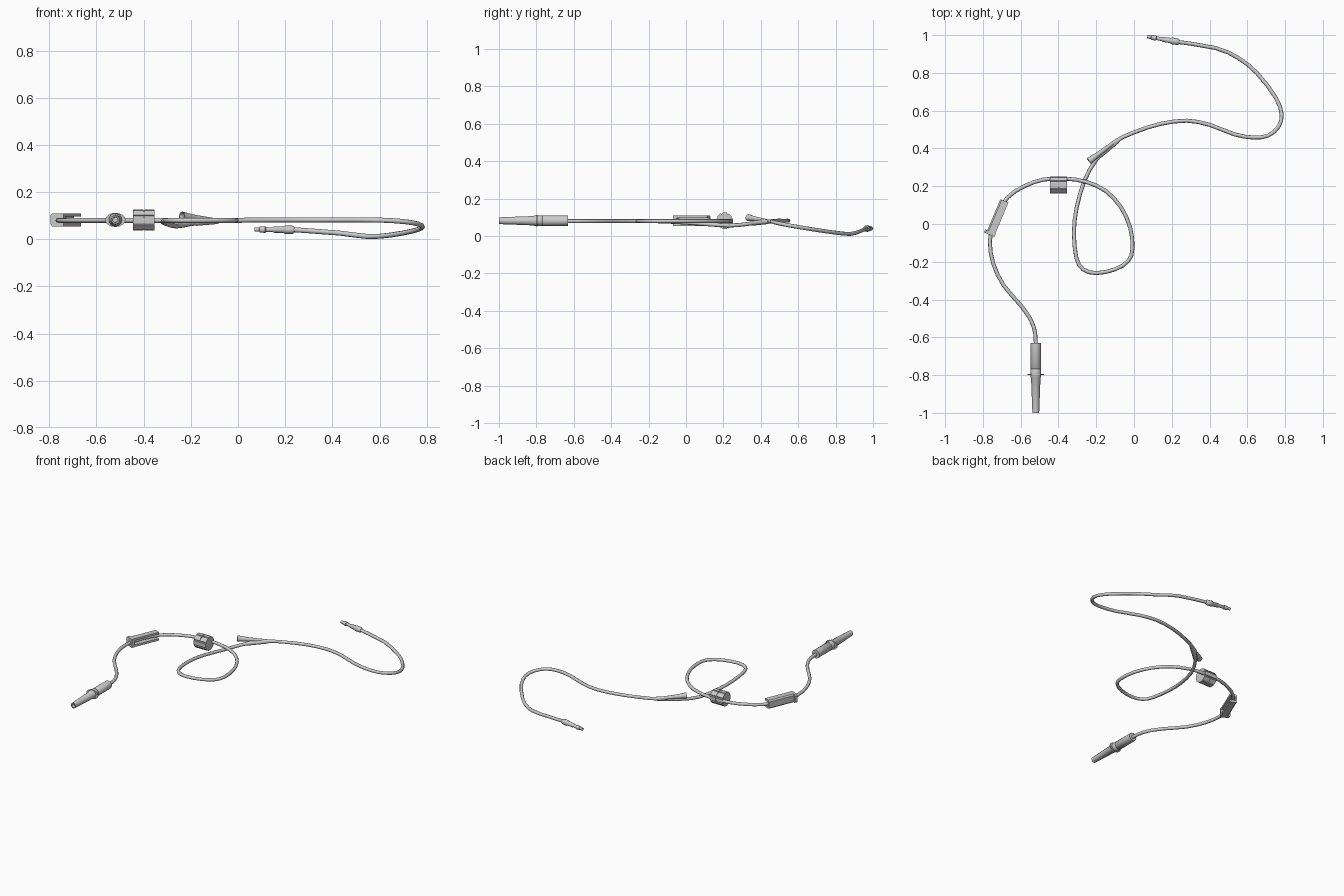
import bpy, bmesh, math
from mathutils import Vector, Matrix

if "Cube" in bpy.data.objects:
    bpy.data.objects.remove(bpy.data.objects["Cube"])


def finish(name, bm, smooth=False):
    bmesh.ops.recalc_face_normals(bm, faces=bm.faces)
    me = bpy.data.meshes.new(name)
    bm.to_mesh(me)
    bm.free()
    ob = bpy.data.objects.new(name, me)
    bpy.context.collection.objects.link(ob)
    if smooth:
        bpy.ops.object.select_all(action='DESELECT')
        ob.select_set(True)
        bpy.context.view_layer.objects.active = ob
        bpy.ops.object.shade_smooth_by_angle(angle=math.radians(50))
    return ob


def skin(name, frames, sides):
    """Closed skin through round rings given as (centre, axis, radius)."""
    bm = bmesh.new()
    rings = []
    for p, t, r in frames:
        u = t.cross(Vector((0, 0, 1))).normalized()
        v = u.cross(t)
        angles = (2 * math.pi * j / sides for j in range(sides))
        rings.append([bm.verts.new(p + r * (math.cos(k) * u + math.sin(k) * v)) for k in angles])
    for a, b in zip(rings, rings[1:]):
        for j in range(sides):
            k = (j + 1) % sides
            bm.faces.new((a[j], a[k], b[k], b[j]))
    bm.faces.new(rings[0])
    bm.faces.new(rings[-1])
    return finish(name, bm, True)


def sweep(name, pts, radius, sides=8):
    """Round section carried along a 3D path."""
    last = len(pts) - 1
    return skin(name, [(p, (pts[min(i + 1, last)] - pts[max(i - 1, 0)]).normalized(), radius)
                       for i, p in enumerate(pts)], sides)


def lathe(name, start, end, profile, sides=12):
    """Profile of (distance, radius) turned around the line start-end."""
    start = Vector(start)
    t = (Vector(end) - start).normalized()
    return skin(name, [(start + t * d, t, r) for d, r in profile], sides)


def prism(name, outline, depth, matrix):
    """Outline in local XZ, extruded along local Y and placed by matrix."""
    bm = bmesh.new()
    f = bm.faces.new([bm.verts.new((x, -depth / 2, z)) for x, z in outline])
    ext = bmesh.ops.extrude_face_region(bm, geom=[f])['geom']
    bmesh.ops.translate(bm, vec=(0, depth, 0),
                        verts=[g for g in ext if isinstance(g, bmesh.types.BMVert)])
    bm.transform(matrix)
    return finish(name, bm)


def spline(pts, steps=2):
    """Catmull-Rom points through the given ones."""
    out = []
    for i in range(len(pts) - 1):
        p0, p1, p2 = pts[max(i - 1, 0)], pts[i], pts[i + 1]
        p3 = pts[min(i + 2, len(pts) - 1)]
        for s in range(steps):
            t = s / steps
            out.append(0.5 * (2 * p1 + (p2 - p0) * t + (2 * p0 - 5 * p1 + 4 * p2 - p3) * t * t
                              + (3 * p1 - p0 - 3 * p2 + p3) * t ** 3))
    return out + [pts[-1]]


# Tubing: flat run with a loop, then a sagging tail
flat = [(-.52, -.66), (-.523, -.58), (-.545, -.51), (-.60, -.43), (-.69, -.325), (-.745, -.21),
        (-.763, -.09), (-.735, .03), (-.67, .14), (-.58, .20), (-.48, .235), (-.36, .24),
        (-.25, .222), (-.15, .175), (-.07, .09), (-.02, -.02), (-.008, -.13), (-.03, -.195),
        (-.10, -.24), (-.20, -.26), (-.27, -.24), (-.305, -.18)]
tail = [(-.318, -.05, .075), (-.305, .08, .066), (-.262, .23, .056), (-.20, .34, .066),
        (-.11, .43, .077), (0, .485, .08), (.14, .53, .082), (.28, .547, .082), (.40, .525, .082),
        (.53, .475, .082), (.63, .458, .08), (.71, .468, .074), (.765, .515, .064),
        (.782, .58, .052), (.75, .67, .037), (.65, .80, .018), (.55, .88, .0115),
        (.43, .932, .026), (.21, .967, .042)]
path = spline([Vector((x, y, .08)) for x, y in flat] + [Vector(p) for p in tail])
sweep("tubing", path, .0105)

# Large end connector with a hollow mouth
lathe("end_connector", (-.52, -.63, .082), (-.52, -1, .082),
      [(0, .012), (0, .027), (.135, .028), (.137, .026), (.14, .028), (.18, .028),
       (.185, .025), (.37, .018), (.37, .012), (.25, .010)], 16)
# Finger wings around the connector
wing = [(.043 * math.cos(a), .030 * math.sin(a)) for a in (math.pi * i / 8 for i in range(16))]
prism("connector_wings", wing, .006, Matrix.Translation((-.52, -.797, .082)))

# Slide clamp: side-opening channel with a splayed lower end
ang = math.atan2(.19, .08) - math.pi / 2
clamp_mat = Matrix.Translation((-.724, .035, .082)) @ Matrix.Rotation(ang, 4, 'Z')
channel = [(-.022, -.020), (-.014, -.028), (.024, -.028), (.024, -.014), (-.010, -.014),
           (-.010, .014), (.024, .014), (.024, .028), (-.014, .028), (-.022, .020)]
prism("slide_clamp", channel, .19, clamp_mat)
foot = [(-.032, -.020), (-.024, -.028), (.028, -.028), (.028, .028), (-.024, .028), (-.032, .020)]
prism("clamp_foot", foot, .018, clamp_mat @ Matrix.Translation((-.002, -.092, 0)))

# Ribbed ring clamp: two crested halves joined by a neck
ring = []
for i in range(8):
    for off, r in ((-.28, .046), (.28, .046), (.33, .041), (.45, .041)):
        a = i * math.pi / 4 + off
        ring.append((r * math.cos(a), r * math.sin(a)))
neck = [(x * .93, z * .93) for x, z in ring]
for name, outline, depth, x in (("ring_clamp_left", ring, .044, -.423),
                                ("ring_clamp_neck", neck, .006, -.399),
                                ("ring_clamp_right", ring, .042, -.375)):
    prism(name, outline, depth,
          Matrix.Translation((x, .207, .081)) @ Matrix.Rotation(math.pi / 2, 4, 'Z'))

# Branch fitting: sleeve on the tubing and a flared side port
lathe("branch_sleeve", (-.185, .358, .069), (-.07, .455, .079),
      [(0, .011), (.01, .013), (.12, .013), (.135, .011)])
lathe("side_port", (-.09, .445, .079), (-.242, .330, .099),
      [(0, .009), (.08, .011), (.13, .013), (.187, .019), (.187, .015), (.15, .009)])

# Small stepped tip at the far end
lathe("tip_connector", (.24, .963, .040), (.07, .992, .041),
      [(0, .011), (.008, .017), (.042, .018), (.046, .014), (.09, .013), (.094, .010), (.122, .010),
       (.125, .014), (.15, .012), (.152, .009), (.172, .009), (.172, .005), (.155, .005)])
